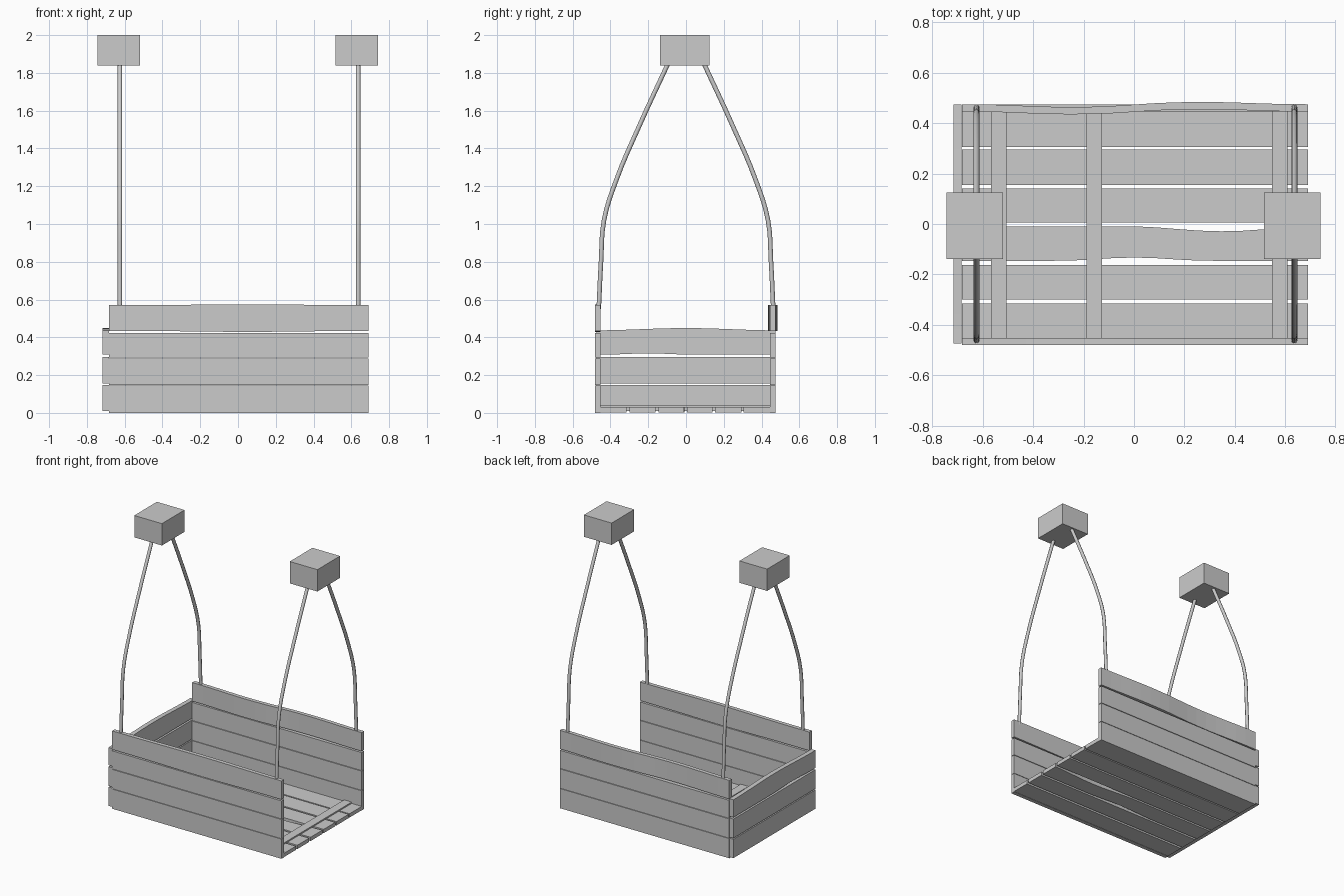
import bpy, bmesh, math
from mathutils import Vector

if "Cube" in bpy.data.objects:
    bpy.data.objects.remove(bpy.data.objects["Cube"])


def plank(name, axis, lo, hi, warp=None):
    """Box from lo to hi; with warp, it is cut along its length and bent."""
    n = 16 if warp else 1
    u, v = [i for i in range(3) if i != axis]
    bm = bmesh.new()
    rings = []
    for i in range(n + 1):
        ring = []
        for a, b in ((0, 0), (1, 0), (1, 1), (0, 1)):
            co = [0, 0, 0]
            co[axis] = lo[axis] + (hi[axis] - lo[axis]) * i / n
            co[u] = (lo, hi)[a][u]
            co[v] = (lo, hi)[b][v]
            if warp:
                co = [c + d for c, d in zip(co, warp(co[axis], a, b))]
            ring.append(bm.verts.new(co))
        rings.append(ring)
    bm.faces.new(rings[0])
    bm.faces.new(rings[-1])
    for r, s in zip(rings, rings[1:]):
        for k in range(4):
            bm.faces.new((r[k], r[(k + 1) % 4], s[(k + 1) % 4], s[k]))
    bmesh.ops.recalc_face_normals(bm, faces=bm.faces)
    me = bpy.data.meshes.new(name)
    bm.to_mesh(me)
    bm.free()
    ob = bpy.data.objects.new(name, me)
    bpy.context.collection.objects.link(ob)
    return ob


def bump(t, centre, width):
    d = (t - centre) / width
    return 0.5 + 0.5 * math.cos(math.pi * d) if abs(d) < 1 else 0.0


X0, X1 = -0.683, 0.69

# Warps for the bent boards
def front_top_warp(x, a, b):
    return (0, 0, 0.005 * bump(x, 0.05, 0.6) * (1 if b else -1))

def back_top_warp(x, a, b):
    return (0, 0.009 * bump(x, 0.27, 0.4) - 0.011 * bump(x, -0.25, 0.4), 0)

def end_top_warp(y, a, b):
    return (0, 0, 0.012 * bump(y, 0, 0.48) if b else 0.007 * bump(y, -0.2, 0.25))

def floor_warp(x, a, b):
    return (0, -0.02 * bump(x, 0.35, 0.38) if a else 0.013 * bump(x, 0, 0.3), 0)


# Long side boards
rows = [(0, 0.144), (0.147, 0.288), (0.292, 0.424), (0.434, 0.57)]
for side, y0, y1, top in (("front", -0.481, -0.452, front_top_warp),
                          ("back", 0.446, 0.475, back_top_warp)):
    for i, (z0, z1) in enumerate(rows):
        plank(f"{side}_board_{i + 1}", 0, (X0, y0, z0), (X1, y1, z1), top if i == 3 else None)

# Left end boards
for i, (z0, z1) in enumerate([(0.01, 0.148), (0.156, 0.296), (0.308, 0.437)]):
    plank(f"end_board_{i + 1}", 1, (-0.717, -0.475, z0), (-0.684, 0.475, z1),
          end_top_warp if i == 2 else None)

# Floor boards
edges = [(-0.452, -0.316), (-0.299, -0.162), (-0.146, -0.009), (0.006, 0.14),
         (0.154, 0.295), (0.305, 0.446)]
for i, (y0, y1) in enumerate(edges):
    plank(f"floor_board_{i + 1}", 0, (X0, y0, 0.002), (X1, y1, 0.03),
          floor_warp if i == 2 else None)

# Cross battens on the floor
for i, x in enumerate((-0.537, -0.158, 0.578)):
    plank(f"floor_batten_{i + 1}", 1, (x - 0.031, -0.452, 0.029), (x + 0.031, 0.446, 0.04))

# Hanger blocks
for side, x in (("left", -0.632), ("right", 0.628)):
    plank(f"{side}_hanger_block", 2, (x - 0.112, -0.138, 1.84), (x + 0.112, 0.124, 2.0))

# Ropes
path = [(0.462, 0.55), (0.45, 0.8), (0.434, 1.02), (0.37, 1.23), (0.247, 1.52), (0.09, 1.86)]
for side, x in (("left", -0.625), ("right", 0.636)):
    for end, s in (("front", -1), ("back", 1)):
        name = f"{side}_{end}_rope"
        cu = bpy.data.curves.new(name, 'CURVE')
        cu.dimensions = '3D'
        cu.bevel_depth = 0.012
        cu.bevel_resolution = 2
        cu.resolution_u = 4
        cu.use_fill_caps = True
        sp = cu.splines.new('BEZIER')
        sp.bezier_points.add(len(path) - 1)
        for p, (y, z) in zip(sp.bezier_points, path):
            p.co = Vector((x, s * y, z))
            p.handle_left_type = p.handle_right_type = 'AUTO'
        bpy.context.collection.objects.link(bpy.data.objects.new(name, cu))
